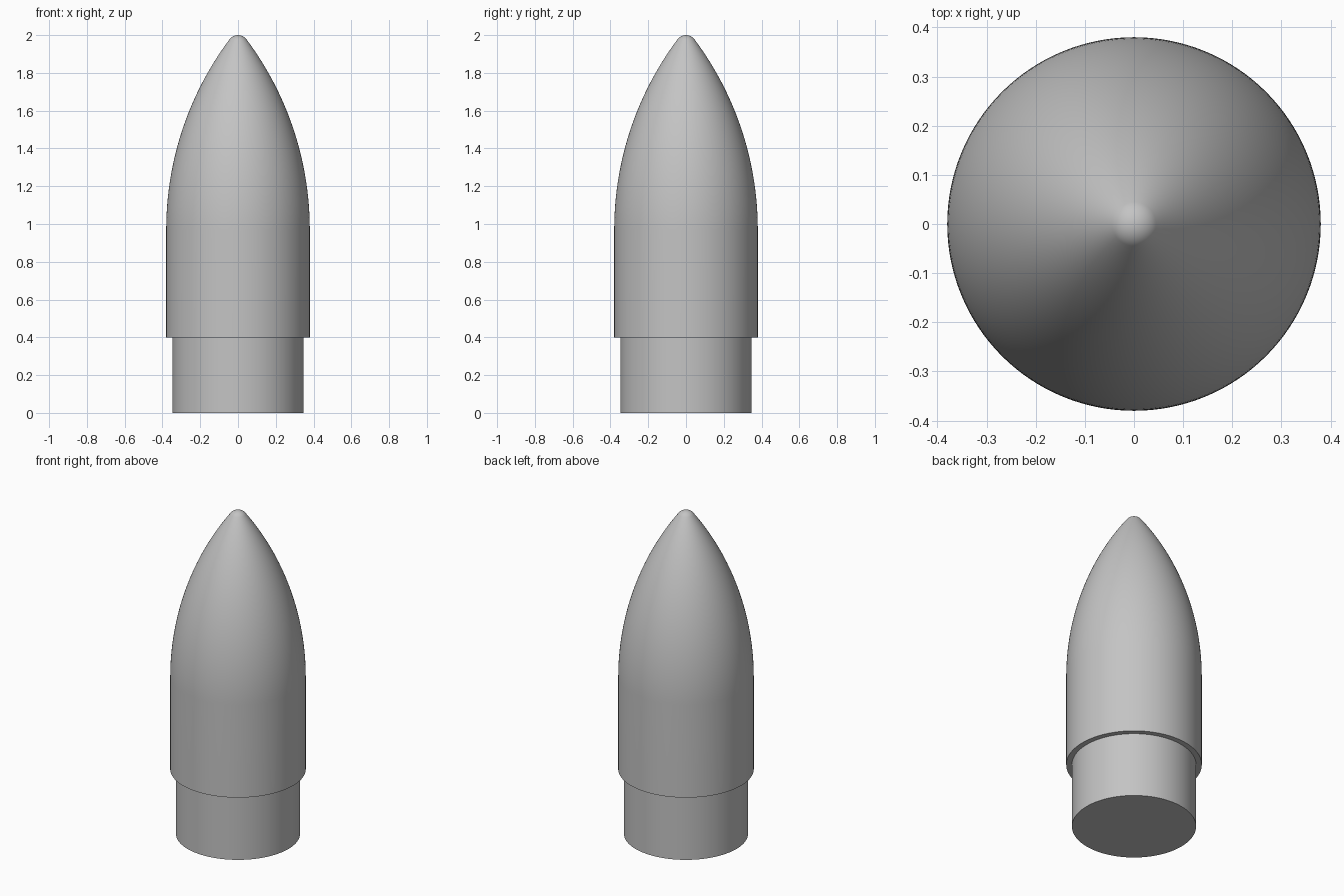
import bpy, bmesh, math

if "Cube" in bpy.data.objects:
    bpy.data.objects.remove(bpy.data.objects["Cube"])

SEGMENTS = 128
RADIUS, SHOULDER_RADIUS = 0.38, 0.348
SHOULDER_TOP, CURVE_START, TIP = 0.40, 0.97, 2.0
TIP_RADIUS = 0.056

grey = bpy.data.materials.new("plain grey")
grey.diffuse_color = (0.55, 0.55, 0.55, 1.0)
grey.use_nodes = True
grey.node_tree.nodes["Principled BSDF"].inputs["Base Color"].default_value = grey.diffuse_color


def lathe(name, profile):
    """Spin an (r, z) profile, starting and ending on the axis, around z."""
    bm = bmesh.new()
    verts = [bm.verts.new((r, 0, z)) for r, z in profile]
    edges = [bm.edges.new(pair) for pair in zip(verts, verts[1:])]
    bmesh.ops.spin(bm, geom=verts + edges, cent=(0, 0, 0), axis=(0, 0, 1),
                   angle=2 * math.pi, steps=SEGMENTS)
    bmesh.ops.remove_doubles(bm, verts=bm.verts, dist=1e-5)
    bmesh.ops.recalc_face_normals(bm, faces=bm.faces)
    mesh = bpy.data.meshes.new(name)
    bm.to_mesh(mesh)
    bm.free()
    mesh.materials.append(grey)
    obj = bpy.data.objects.new(name, mesh)
    bpy.context.collection.objects.link(obj)
    bpy.ops.object.select_all(action='DESELECT')
    obj.select_set(True)
    bpy.context.view_layer.objects.active = obj
    bpy.ops.object.shade_smooth_by_angle(angle=math.radians(30))
    return obj


# Tangent arc for the side, blended into a small round tip
tip_centre = TIP - TIP_RADIUS
height = tip_centre - CURVE_START
arc_radius = (height ** 2 + RADIUS ** 2 - TIP_RADIUS ** 2) / (2 * (RADIUS - TIP_RADIUS))
arc_centre = RADIUS - arc_radius
blend = math.atan2(height, -arc_centre)

profile = [(0, SHOULDER_TOP), (RADIUS, SHOULDER_TOP)]
for i in range(41):
    a = blend * i / 40
    profile.append((arc_centre + arc_radius * math.cos(a),
                    CURVE_START + arc_radius * math.sin(a)))
for i in range(1, 13):
    a = blend + (math.pi / 2 - blend) * i / 12
    profile.append((TIP_RADIUS * math.cos(a) if i < 12 else 0,
                    tip_centre + TIP_RADIUS * math.sin(a)))
lathe("nose_body", profile)

# Narrower plug below the body
lathe("shoulder", [(0, 0), (SHOULDER_RADIUS, 0),
                   (SHOULDER_RADIUS, SHOULDER_TOP), (0, SHOULDER_TOP)])
